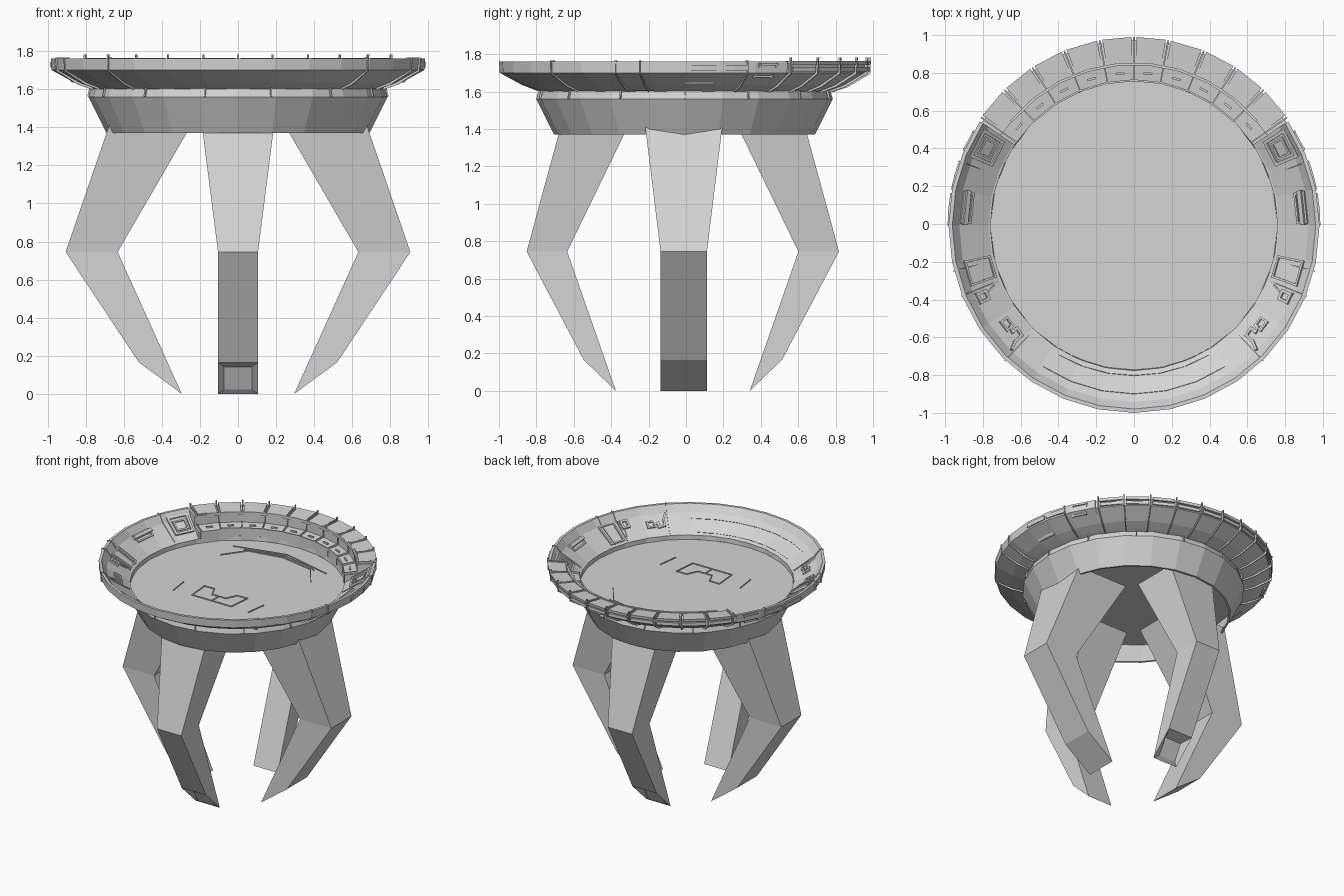
import bpy, bmesh, math
from mathutils import Vector, Matrix

cube = bpy.data.objects.get("Cube")
if cube:
    bpy.data.objects.remove(cube, do_unlink=True)

grey = bpy.data.materials.new("plain_grey")
grey.use_nodes = True
COLOUR = (0.66, 0.66, 0.66, 1)
grey.diffuse_color = COLOUR
grey.node_tree.nodes["Principled BSDF"].inputs["Base Color"].default_value = COLOUR

STRETCH = 1.01   # the dish is slightly longer front to back
CENTRE_Y = -0.008


def finish(bm, name):
    bmesh.ops.recalc_face_normals(bm, faces=bm.faces)
    mesh = bpy.data.meshes.new(name)
    bm.to_mesh(mesh)
    bm.free()
    mesh.materials.append(grey)
    obj = bpy.data.objects.new(name, mesh)
    bpy.context.collection.objects.link(obj)


def outward(deg):
    a = math.radians(deg)
    return Vector((math.sin(a), math.cos(a), 0))


def polar(deg, r, z):
    """Angle is measured from the back, growing towards +x."""
    d = outward(deg)
    return Vector((r * d.x, r * d.y * STRETCH + CENTRE_Y, z))


def sweep(bm, profile, start=0, end=360, steps=32):
    """Turn a closed (radius, height) profile around z."""
    full = end - start >= 360
    count = steps if full else steps + 1
    rings = [[bm.verts.new(polar(start + (end - start) * i / steps, r, z)) for r, z in profile]
             for i in range(count)]
    n = len(profile)
    for i in range(steps):
        a, b = rings[i], rings[(i + 1) % count]
        for j in range(n):
            k = (j + 1) % n
            bm.faces.new((a[j], a[k], b[k], b[j]))
    if not full:
        bm.faces.new(rings[0])
        bm.faces.new(rings[-1])


def bars(bm, points, normal, width, height, closed=False):
    """Thin raised strips along a path lying on a surface."""
    ends = points[1:] + points[:1] if closed else points[1:]
    for p, q in zip(points, ends):
        x = q - p
        y = normal.cross(x).normalized()
        z = x.cross(y).normalized()
        m = Matrix((x + x.normalized() * width, y * width, z * height)).transposed().to_4x4()
        m.translation = (p + q) / 2
        bmesh.ops.create_cube(bm, size=1, matrix=m)


def slope(deg, t, lift=0.0):
    """Point on the inner slope of the dish, t from floor edge to rim."""
    return polar(deg, 0.77 + 0.155 * t - 0.54 * lift, 1.608 + 0.1 * t + 0.84 * lift)


def slope_normal(deg):
    return outward(deg) * -0.54 + Vector((0, 0, 0.84))


# Dish shell: sloping front and sides, stepped ledge at the back
UNDER = [(0.86, 1.635), (0.80, 1.612), (0.765, 1.60), (0.765, 1.565)]
LEDGE_END = 56.25
bm = bmesh.new()
sweep(bm, [(0.982, 1.76), (0.978, 1.70)] + UNDER +
      [(0.76, 1.572), (0.76, 1.605), (0.77, 1.608), (0.925, 1.708), (0.962, 1.76)],
      LEDGE_END, 360 - LEDGE_END, 22)
finish(bm, "dish_shell")

bm = bmesh.new()
sweep(bm, [(0.972, 1.75), (0.97, 1.70)] + UNDER +
      [(0.76, 1.572), (0.76, 1.66), (0.85, 1.672), (0.85, 1.745)],
      -LEDGE_END, LEDGE_END, 10)
finish(bm, "back_ledge")

# Flat floor inside the dish
bm = bmesh.new()
bmesh.ops.create_cone(bm, cap_ends=True, segments=32, radius1=0.765, radius2=0.765, depth=0.017,
                      matrix=Matrix.Translation((0, CENTRE_Y, 1.5635)))
finish(bm, "dish_floor")

# Hollow tapered drum and its collar under the dish
bm = bmesh.new()
sweep(bm, [(0.69, 1.37), (0.785, 1.56), (0.772, 1.606), (0.764, 1.606), (0.76, 1.56),
           (0.675, 1.37)], steps=24)
finish(bm, "base_drum")

bm = bmesh.new()
for i in range(14):
    a = 360 * (i + 0.5) / 14
    bars(bm, [polar(a, 0.785, 1.565), polar(a, 0.776, 1.605)], outward(a), 0.008, 0.01)
finish(bm, "collar_ticks")

# Ribs wrapping over the ledge and the rim
RIB_UNDER = [(0.983, 1.695), (0.865, 1.624), (0.79, 1.598)]
LEDGE_RIB = [(0.988, 1.783)] + RIB_UNDER + [(0.755, 1.60), (0.755, 1.672), (0.842, 1.684),
                                            (0.842, 1.757), (0.975, 1.764), (0.975, 1.783)]
RIM_RIB = [(0.987, 1.765)] + RIB_UNDER + [(0.77, 1.616), (0.92, 1.716), (0.957, 1.765)]
rib_angles = [0, 10.6, 22, 33, 44, 55]
bm = bmesh.new()
for side in (-1, 1):
    for a in rib_angles:
        if a or side > 0:
            sweep(bm, LEDGE_RIB, side * a - 0.25, side * a + 0.25, 1)
    for a in (70, 104, 112, 136):
        sweep(bm, RIM_RIB, side * a - 0.2, side * a + 0.2, 1)
finish(bm, "rim_ribs")

# Separate top and outer panels around the back ledge
bm = bmesh.new()
for side in (-1, 1):
    for a, b in zip(rib_angles, rib_angles[1:]):
        lo, hi = sorted((side * (a + 0.8), side * (b - 0.8)))
        sweep(bm, [(0.86, 1.74), (0.985, 1.742), (0.988, 1.763), (0.86, 1.752)], lo, hi, 1)
        sweep(bm, [(0.96, 1.708), (0.98, 1.708), (0.98, 1.732), (0.96, 1.732)], lo, hi, 1)
        # Small blocks on the lower step
        mid = (lo + hi) / 2
        bars(bm, [polar(mid - 1.2, 0.80, 1.668), polar(mid + 1.2, 0.80, 1.668)],
             Vector((0, 0, 1)), 0.012, 0.014)
finish(bm, "back_rim_panels")

# Raised lips along the edges of the back ledge
bm = bmesh.new()
sweep(bm, [(0.842, 1.735), (0.856, 1.735), (0.856, 1.756), (0.842, 1.756)], -50, 50, 9)
sweep(bm, [(0.756, 1.65), (0.766, 1.65), (0.766, 1.67), (0.756, 1.67)], -44, 44, 8)
finish(bm, "back_ledge_lips")

# Long seams on the inner slope at the front
bm = bmesh.new()
for t, reach in ((0.1, 30), (0.72, 33)):
    steps = 6
    angles = [180 - reach + 2 * reach * i / steps for i in range(steps + 1)]
    for a, b in zip(angles, angles[1:]):
        bars(bm, [slope(a, t), slope(b, t)], slope_normal((a + b) / 2), 0.005, 0.008)
finish(bm, "front_inner_seams")


def frame(bm, deg, half, t0, t1, width=0.012, height=0.022):
    loop = [slope(deg - half, t0), slope(deg + half, t0), slope(deg + half, t1), slope(deg - half, t1)]
    bars(bm, loop, slope_normal(deg), width, height, closed=True)


# Consoles, pipes and frames on both sides of the inner slope
for side, label in ((1, "left"), (-1, "right")):
    bm = bmesh.new()
    frame(bm, side * 62.5, 4.5, 0.35, 1.1, 0.018, 0.03)
    frame(bm, side * 62.5, 2.8, 0.5, 0.9)
    frame(bm, side * 84, 5, 0.65, 0.95)
    frame(bm, side * 106, 4, 0.1, 0.95)
    frame(bm, side * 115, 1.5, 0.6, 0.9, 0.016, 0.03)
    frame(bm, side * 127.5, 1.8, 0.4, 0.65)
    n = slope_normal(side * 114)
    bars(bm, [slope(side * 113, 0.25), slope(side * 114, 0.5), slope(side * 113, 0.95)], n, 0.008, 0.018)
    bars(bm, [slope(side * a, t) for a, t in
              ((129, 0.5), (131, 0.55), (131, 0.35), (134, 0.4), (134, 0.7), (135, 0.95))],
         slope_normal(side * 131), 0.014, 0.026)
    # Console cover standing on the slope
    bars(bm, [slope(side * 79, 0.85, 0.01), slope(side * 89, 0.85, 0.01)],
         slope_normal(side * 84), 0.025, 0.03)
    finish(bm, label + "_consoles")

    # Outer plates, hatch frame and slot on the side of the rim
    bm = bmesh.new()
    for lo, hi in ((70, 79), (80, 90)):
        l, h = sorted((side * lo, side * hi))
        sweep(bm, [(0.97, 1.712), (0.985, 1.712), (0.987, 1.742), (0.97, 1.742)], l, h, 2)
    l, h = sorted((side * 80, side * 90))
    sweep(bm, [(0.85, 1.636), (0.875, 1.636), (0.89, 1.656), (0.87, 1.66)], l, h, 2)
    hatch = [polar(side * a, r, z) for a, r, z in
             ((60, 0.978, 1.745), (66, 0.98, 1.745), (67, 0.945, 1.68), (61, 0.945, 1.68))]
    bars(bm, hatch, outward(side * 63), 0.012, 0.016, closed=True)
    finish(bm, label + "_outer_plates")

# Low ridges marking the floor
bm = bmesh.new()
UP = Vector((0, 0, 1))


def floor_line(points, closed=False):
    bars(bm, [Vector((x, y, 1.573)) for x, y in points], UP, 0.006, 0.012, closed)


def mirrored(half):
    return [(-x, y) for x, y in reversed(half)] + [p for p in half if p[0]]


floor_line(mirrored([(0, 0.615), (0.4, 0.515)]))
floor_line(mirrored([(0, 0.585), (0.25, 0.54), (0.3, 0.51)]))
floor_line(mirrored([(0, 0.56), (0.27, 0.51), (0.39, 0.345)]))
floor_line(mirrored([(0.06, -0.235), (0.1, -0.15), (0.185, -0.15), (0.17, -0.325)]), closed=True)
floor_line([(0, -0.235), (0, -0.325)])
for s in (-1, 1):
    floor_line([(s * 0.345, -0.18), (s * 0.325, -0.335)])
finish(bm, "floor_ridges")


def leg(name, outline, turn, hatch, y_shift):
    """Bent claw leg; outline holds (radius, height, half width)."""
    bm = bmesh.new()
    left, right = ([bm.verts.new((s * w, -r, z)) for r, z, w in outline] for s in (1, -1))
    n = len(outline)
    rim = [bm.faces.new((left[i], left[(i + 1) % n], right[(i + 1) % n], right[i])) for i in range(n)]
    for s in (left, right):
        bm.faces.new((s[0], s[1], s[4], s[5]))
        bm.faces.new(s[1:5])
    bmesh.ops.recalc_face_normals(bm, faces=bm.faces)
    if hatch:  # hatch in the foot, tipped slightly upright
        foot = rim[2]
        bmesh.ops.inset_individual(bm, faces=[foot], thickness=0.046)
        back = max(v.co.y for v in foot.verts)
        for v in foot.verts:
            v.co.y += 0.5 * (back - v.co.y)
    bm.transform(Matrix.Translation((0, y_shift, 0)) @ Matrix.Rotation(math.radians(turn), 4, "Z"))
    finish(bm, name)


# Four claw legs
LONG = [(0.651, 1.42, 0.191), (0.835, 0.745, 0.105), (0.53, 0.165, 0.105),
        (0.358, 0.0, 0.105), (0.618, 0.745, 0.105), (0.29, 1.42, 0.191)]
WIDE = [(0.673, 1.42, 0.207), (0.905, 0.745, 0.124), (0.52, 0.165, 0.124),
        (0.295, 0.0, 0.124), (0.632, 0.745, 0.124), (0.24, 1.42, 0.207)]
leg("front_leg", LONG, 0, True, -0.017)
leg("back_leg", LONG, 180, True, -0.017)
leg("left_leg", WIDE, 90, False, -0.012)
leg("right_leg", WIDE, -90, False, -0.012)
